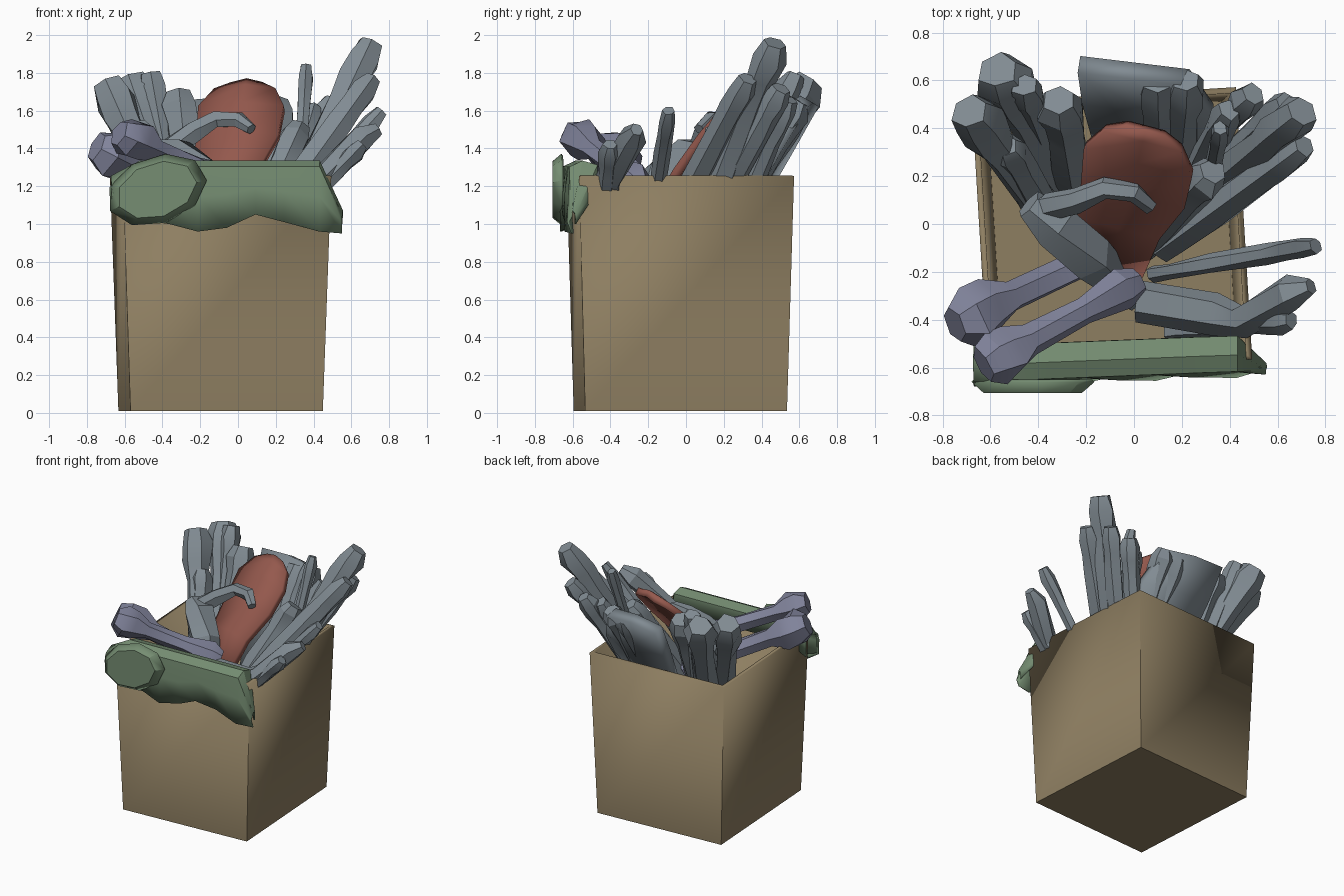
import bpy, bmesh, math, random
from mathutils import Vector

if "Cube" in bpy.data.objects:
    bpy.data.objects.remove(bpy.data.objects["Cube"])
random.seed(4)


def mat(name, c):
    m = bpy.data.materials.new(name)
    m.diffuse_color = (*c, 1)
    m.use_nodes = True
    m.node_tree.nodes["Principled BSDF"].inputs["Base Color"].default_value = m.diffuse_color
    return m


TAN = mat("tan", (0.27, 0.21, 0.12))
RED = mat("red", (0.30, 0.10, 0.075))
GREEN = mat("green", (0.18, 0.27, 0.17))
BLUE = mat("blue_grey", (0.22, 0.23, 0.33))
GREY = mat("cool_grey", (0.22, 0.26, 0.29))


def add(name, verts, faces, material=None, thick=0, offset=0):
    me = bpy.data.meshes.new(name)
    me.from_pydata([tuple(v) for v in verts], [], faces)
    bm = bmesh.new()
    bm.from_mesh(me)
    bmesh.ops.recalc_face_normals(bm, faces=bm.faces)
    bm.to_mesh(me)
    bm.free()
    ob = bpy.data.objects.new(name, me)
    bpy.context.collection.objects.link(ob)
    if material:
        me.materials.append(material)
    if thick:
        s = ob.modifiers.new("thickness", 'SOLIDIFY')
        s.thickness, s.offset = thick, offset
    return ob


def grid_faces(rows, cols, closed=False):
    return [(i * cols + k, i * cols + (k + 1) % cols,
             (i + 1) * cols + (k + 1) % cols, (i + 1) * cols + k)
            for i in range(rows - 1) for k in range(cols if closed else cols - 1)]


def limb(name, pts, radii, material=GREY, n=6, jitter=0.16):
    """Rough faceted tube through pts."""
    pts = [Vector(p) for p in pts]
    verts = []
    for i, p in enumerate(pts):
        d = (pts[min(i + 1, len(pts) - 1)] - pts[max(i - 1, 0)]).normalized()
        u = d.cross(Vector((0, 1, 0))).normalized()
        w = d.cross(u)
        for k in range(n):
            a = 2 * math.pi * (k + 0.5) / n
            r = radii[i] * (1 + random.uniform(-jitter, jitter))
            verts.append(p + (u * math.cos(a) + w * math.sin(a)) * r)
    caps = [tuple(range(n)), tuple(range(len(verts) - n, len(verts)))]
    return add(name, verts, grid_faces(len(pts), n, True) + caps, material)


def stick(name, tip, end, r, knob=1.0, material=GREY, tail=0.8):
    """Straight bone from its exposed tip to its buried end."""
    tip, end = Vector(tip), Vector(end)
    steps = [(0, 0.75 * knob), (0.08, 1.1 * knob), (0.18, 1.0 * knob),
             (0.3, 0.95), (0.65, 0.95), (0.9, tail), (1, 0.8)]
    limb(name, [tip.lerp(end, t) for t, f in steps], [r * f for t, f in steps], material)


def slab(name, rows, skew, material, thick):
    """Flat piece lofted through rows of (centre x, y, z, half width)."""
    verts = [(x + s * w, y + skew * s * w, z + 0.02 * (s == 0))
             for x, y, z, w in rows for s in (-1, 0, 1)]
    add(name, verts, grid_faces(len(rows), 3), material, thick)


# Open tapered box, turned a little
bv = []
for z, hx, hy in ((0.01, 0.51, 0.535), (1.255, 0.553, 0.57)):
    for sx, sy in ((-1, -1), (1, -1), (1, 1), (-1, 1)):
        c, s = math.cos(0.06), math.sin(0.06)
        bv.append((-0.092 + sx * hx * c - sy * hy * s, -0.03 + sx * hx * s + sy * hy * c, z))
add("box", bv, grid_faces(2, 4, True) + [(3, 2, 1, 0)], TAN, 0.035, -1)

# Cloth folded over the front rim, with a ragged hem
hem = [1.08, 1.02, 1.0, 0.96, 0.98, 1.05, 1.01, 0.96, 0.95]
cv = []
for i, zb in enumerate(hem):
    x = -0.67 + 0.1525 * i
    y = -0.665 + 0.04 * (x + 0.67)
    if i == 7:
        x = 0.43
    zt = 1.33 - (0.08 if i == 0 else 0.26 if i == 8 else 0)
    back = 0.15 if i < 8 else 0.03
    wave = 0.015 * (-1) ** i
    cv += [(x, y + back, max(zt - 0.15, 1.0)), (x, y + back, zt - 0.02), (x, y + back / 2, zt),
           (x, y + 0.01, zt - 0.03), (x, y - wave / 2, (zt + zb) / 2), (x, y + wave, zb)]
add("cloth", cv, grid_faces(len(hem), 6), GREEN, 0.012)

# Rounded cloth flap on the left of the front
fv = []
for y, s in ((-0.655, 1), (-0.70, 0.8)):
    for k in range(9):
        a = 2 * math.pi * k / 9
        fv.append((-0.43 + 0.26 * s * math.cos(a),
                   y, 1.18 + s * (0.18 * math.sin(a) + 0.05 * math.cos(a))))
add("cloth_flap", fv, grid_faces(2, 9, True) + [tuple(range(9, 18))], GREEN, 0.015)

# Red leaning slab and the broad plate behind it
slab("red_slab", [(-0.05, -0.18, 1.02, 0.09), (-0.06, 0.0, 1.28, 0.17), (0.0, 0.14, 1.46, 0.215),
                  (0.02, 0.27, 1.61, 0.225), (0.04, 0.36, 1.70, 0.16), (0.05, 0.40, 1.73, 0.08)],
     -0.26, RED, 0.05)
slab("back_plate", [(0.0, 0.64, 1.64, 0.23), (0.06, 0.50, 1.40, 0.27), (0.07, 0.22, 0.90, 0.2)],
     -0.12, GREY, 0.08)

# Blue bones with knobbed ends
stick("bone_left", (-0.75, -0.42, 1.41), (0.05, -0.04, 1.0), 0.068, 1.75, BLUE)
stick("bone_right", (-0.63, -0.59, 1.48), (0.02, -0.24, 1.20), 0.066, 1.6, BLUE, 1.3)

# Curled claw and its arm
limb("claw", [(0.07, 0.07, 1.50), (0.0, 0.13, 1.55), (-0.12, 0.15, 1.55),
              (-0.24, 0.10, 1.49), (-0.36, 0.07, 1.40)], [0.03, 0.045, 0.05, 0.06, 0.065])
limb("claw_arm", [(-0.44, 0.08, 1.40), (-0.34, 0.0, 1.36), (-0.20, -0.12, 1.24), (0.0, -0.3, 0.8)],
     [0.06, 0.11, 0.12, 0.06])

# Grey sticks, left and back
stick("left_stick_a", (-0.69, 0.47, 1.74), (-0.25, -0.08, 0.75), 0.085, 1.15)
stick("left_stick_b", (-0.57, 0.64, 1.76), (-0.22, 0.04, 0.75), 0.09, 1.2)
stick("left_stick_c", (-0.46, 0.58, 1.79), (-0.30, 0.20, 0.9), 0.07)
stick("left_stick_d", (-0.54, 0.33, 1.52), (-0.33, -0.02, 0.9), 0.075)
stick("back_left_stick", (-0.31, 0.52, 1.69), (-0.22, 0.04, 0.75), 0.09)
stick("back_center_stick", (0.10, 0.60, 1.62), (0.12, 0.20, 1.0), 0.08)
stick("back_plate_stick", (0.22, 0.60, 1.65), (0.18, 0.15, 0.9), 0.075)

# Grey sticks, back right
stick("tall_stick", (0.70, 0.47, 1.96), (0.20, 0.05, 0.9), 0.085)
stick("tall_stick_back", (0.50, 0.54, 1.66), (0.18, 0.22, 0.9), 0.065)
stick("back_corner_stick", (0.40, 0.48, 1.62), (0.2, 0.12, 0.9), 0.065)
stick("thin_spike", (0.36, 0.40, 1.84), (0.32, 0.15, 1.1), 0.04)
stick("right_stick_a", (0.71, 0.33, 1.77), (0.12, -0.10, 0.95), 0.08, 0.85)
stick("right_stick_b", (0.64, 0.50, 1.72), (0.20, 0.10, 0.95), 0.065)
stick("center_right_stick", (0.33, 0.22, 1.52), (0.05, -0.10, 0.9), 0.08)

# Front right pieces
stick("straight_rod", (0.76, -0.09, 1.60), (0.08, -0.21, 0.85), 0.045)
limb("front_right_bone", [(0.74, -0.26, 1.50), (0.66, -0.29, 1.45), (0.46, -0.40, 1.25),
                          (0.34, -0.37, 1.17), (0.02, -0.32, 1.13)],
     [0.04, 0.075, 0.07, 0.085, 0.09])
stick("front_right_spur", (0.66, -0.40, 1.42), (0.15, -0.45, 0.9), 0.05)

# Soft shading with sharp edges kept
bpy.ops.object.select_all(action='SELECT')
bpy.context.view_layer.objects.active = bpy.data.objects["box"]
bpy.ops.object.shade_smooth_by_angle(angle=math.radians(30))
